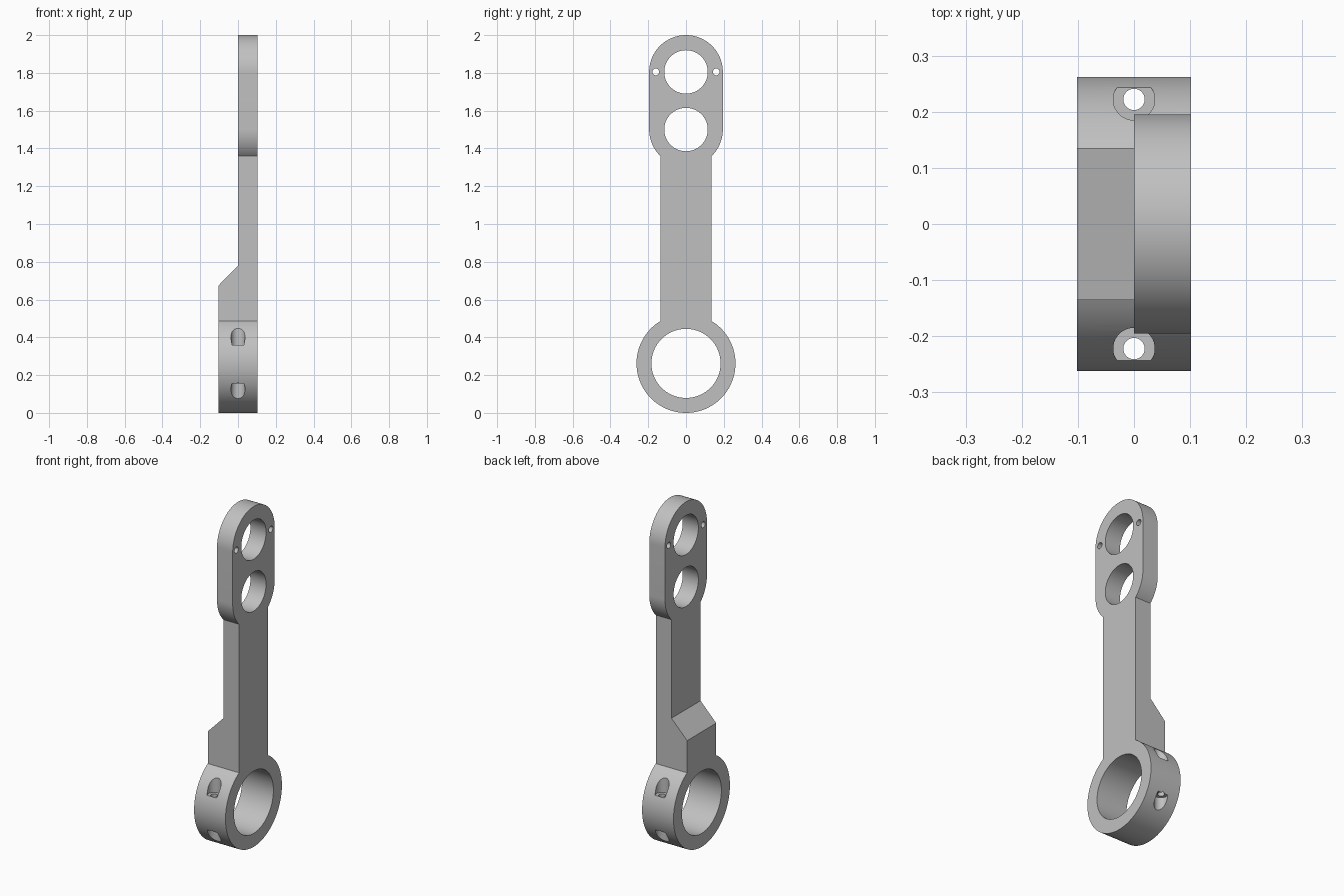
import bpy, bmesh
from math import sin, cos, asin, pi, radians
from mathutils import Vector

if "Cube" in bpy.data.objects:
    bpy.data.objects.remove(bpy.data.objects["Cube"], do_unlink=True)

HALF_T = 0.102                    # half thickness of the clamp
ARM = 0.135                       # half width of the arm
RING_Z, RING_R, BORE_R = 0.262, 0.262, 0.183
HEAD_R, LOW_Z, HIGH_Z = 0.195, 1.5, 1.805
BOLT_Y = 0.222

grey = bpy.data.materials.new("light grey metal")
grey.use_nodes = True
colour = (0.53, 0.53, 0.53, 1)
grey.diffuse_color = colour
grey.node_tree.nodes["Principled BSDF"].inputs["Base Color"].default_value = colour


def prism(name, points, along):
    """Extrude a closed planar outline along a vector."""
    bm = bmesh.new()
    face = bm.faces.new([bm.verts.new(p) for p in points])
    new = bmesh.ops.extrude_face_region(bm, geom=[face])["geom"]
    bmesh.ops.translate(bm, vec=along, verts=[v for v in new if isinstance(v, bmesh.types.BMVert)])
    bmesh.ops.recalc_face_normals(bm, faces=bm.faces)
    mesh = bpy.data.meshes.new(name)
    bm.to_mesh(mesh)
    bm.free()
    mesh.materials.append(grey)
    obj = bpy.data.objects.new(name, mesh)
    bpy.context.collection.objects.link(obj)
    return obj


def arc(z, r, start, end, n):
    """Points of an arc in the side plane, angle measured from +y."""
    angles = [start + (end - start) * i / n for i in range(n + 1)]
    return [(-HALF_T, r * cos(a), z + r * sin(a)) for a in angles]


def cut(obj, cutter):
    mod = obj.modifiers.new(cutter.name, 'BOOLEAN')
    mod.operation, mod.solver, mod.object = 'DIFFERENCE', 'EXACT', cutter
    bpy.context.view_layer.objects.active = obj
    bpy.ops.object.modifier_apply(modifier=mod.name)
    bpy.data.objects.remove(cutter, do_unlink=True)


def side_hole(y, z, r, n):
    ring = [(-0.3, y + r * cos(2 * pi * i / n), z + r * sin(2 * pi * i / n)) for i in range(n)]
    cut(link, prism("hole_cutter", ring, Vector((0.6, 0, 0))))


def bolt_hole(y, r, z0, z1, n=40):
    ring = [(r * cos(2 * pi * i / n), y + r * sin(2 * pi * i / n), z0) for i in range(n)]
    cut(link, prism("bolt_cutter", ring, Vector((0, 0, z1 - z0))))


# Link body: clamp ring, straight arm and rounded head in one outline
a = pi / 2 - asin(ARM / RING_R)
b = pi / 2 - asin(ARM / HEAD_R)
outline = (arc(RING_Z, RING_R, pi - a, 2 * pi + a, 96)
           + arc(LOW_Z, HEAD_R, -b, 0, 16)
           + arc(HIGH_Z, HEAD_R, 0, pi, 56)
           + arc(LOW_Z, HEAD_R, pi, pi + b, 16))
link = prism("link_arm", outline, Vector((2 * HALF_T, 0, 0)))

# Thinner upper arm with a sloped step
step = [(0, -0.4, 2.2), (0, -0.4, 0.78), (-0.2, -0.4, 0.575), (-0.2, -0.4, 2.2)]
cut(link, prism("step_cutter", step, Vector((0, 0.8, 0))))

# Clamp bore and the two large head holes
side_hole(0, RING_Z, BORE_R, 96)
for z in (LOW_Z, HIGH_Z):
    side_hole(0, z, 0.115, 72)

# Small pin holes, and counterbored bolt holes through the ring
for side in (-1, 1):
    side_hole(side * 0.16, HIGH_Z, 0.018, 24)
    bolt_hole(side * BOLT_Y, 0.037, 0.36, 0.56)
    bolt_hole(side * BOLT_Y, 0.037, -0.1, 0.155)
    bolt_hole(side * BOLT_Y, 0.019, 0.05, 0.5)

bpy.ops.object.select_all(action='DESELECT')
link.select_set(True)
bpy.context.view_layer.objects.active = link
bpy.ops.object.shade_smooth_by_angle(angle=radians(30))
